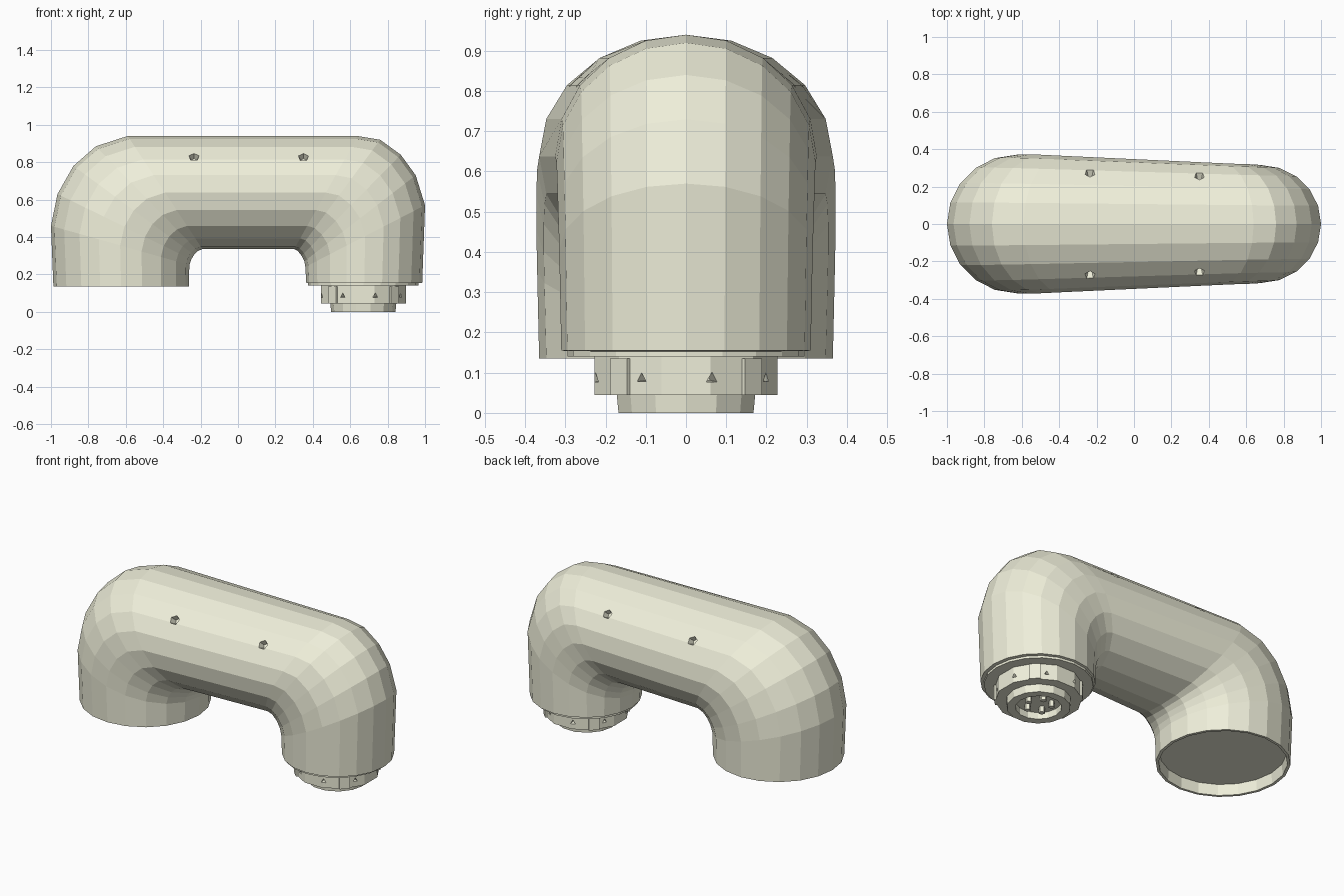
import bpy, bmesh
from math import sin, cos, pi, radians
from mathutils import Vector, Matrix

if "Cube" in bpy.data.objects:
    bpy.data.objects.remove(bpy.data.objects["Cube"])

mat = bpy.data.materials.new("cream")
mat.diffuse_color = (0.86, 0.86, 0.70, 1)
mat.use_nodes = True
mat.node_tree.nodes["Principled BSDF"].inputs["Base Color"].default_value = mat.diffuse_color
CX = 0.67  # axis of the connector leg


def make(name, bm):
    bmesh.ops.recalc_face_normals(bm, faces=bm.faces)
    me = bpy.data.meshes.new(name)
    bm.to_mesh(me)
    bm.free()
    ob = bpy.data.objects.new(name, me)
    bpy.context.collection.objects.link(ob)
    me.materials.append(mat)
    return ob


def skin(name, rings):
    """Bridge successive rings of points and cap both ends."""
    bm = bmesh.new()
    loops = [[bm.verts.new(p) for p in r] for r in rings]
    n = len(loops[0])
    for a, b in zip(loops, loops[1:]):
        for i in range(n):
            j = (i + 1) % n
            bm.faces.new((a[i], a[j], b[j], b[i]))
    bm.faces.new(loops[0])
    bm.faces.new(loops[-1])
    return make(name, bm)


def section(ox, oz, ix, iz, ry, n=20):
    """Elliptical ring between an outer and an inner point of the bend."""
    o, i = Vector((ox, 0, oz)), Vector((ix, 0, iz))
    c, h = (o + i) / 2, (o - i) / 2
    return [c + h * cos(2 * pi * k / n) + Vector((0, ry * sin(2 * pi * k / n), 0))
            for k in range(n)]


def lathe(name, profile, n, phase=0):
    return skin(name, [[(CX + r * cos(2 * pi * k / n + phase),
                         r * sin(2 * pi * k / n + phase), z)
                        for k in range(n)] for r, z in profile])


def drill(target, spots, sides, radius, depth):
    """Cut small pointed dimples at (position, outward direction) spots."""
    bm = bmesh.new()
    for pos, d in spots:
        m = (Matrix.Translation(pos) @
             Vector(d).to_track_quat('Z', 'Y').to_matrix().to_4x4())
        bmesh.ops.create_cone(bm, cap_ends=True, segments=sides, radius1=radius * 0.5,
                              radius2=radius * 1.3, depth=depth, matrix=m)
    cutter = make(target.name + "_cutter", bm)
    cutter.hide_render = True
    cutter.hide_set(True)
    mod = target.modifiers.new("dimples", 'BOOLEAN')
    mod.operation = 'DIFFERENCE'
    mod.solver = 'EXACT'
    mod.object = cutter


# Bent pipe: recessed open end on the left, closed shoulder on the right
pipe = skin("bent_pipe", [section(*s) for s in (
    (-0.965, 0.20, -0.285, 0.20, 0.345),
    (-0.97, 0.135, -0.28, 0.135, 0.35),
    (-0.987, 0.135, -0.263, 0.135, 0.365),
    (-1.0, 0.46, -0.26, 0.25, 0.37),
    (-0.965, 0.63, -0.25, 0.28, 0.372),
    (-0.88, 0.78, -0.235, 0.305, 0.372),
    (-0.76, 0.885, -0.215, 0.325, 0.37),
    (-0.59, 0.94, -0.19, 0.335, 0.365),
    (0.64, 0.94, 0.30, 0.335, 0.325),
    (0.76, 0.92, 0.32, 0.325, 0.322),
    (0.87, 0.84, 0.34, 0.30, 0.32),
    (0.95, 0.73, 0.355, 0.27, 0.318),
    (1.0, 0.57, 0.36, 0.24, 0.315),
    (0.985, 0.155, 0.365, 0.155, 0.31),
    (0.965, 0.153, 0.385, 0.153, 0.29),
)])

# Four dimples along the upper flanks of the pipe
drill(pipe, [((x, s * y, 0.83), (0, s * 0.8, 0.6))
             for x, y in ((-0.235, 0.275), (0.35, 0.26)) for s in (-1, 1)],
      5, 0.033, 0.08)

# Thin shoulder step under the connector leg
lathe("shoulder_ring", [(0.295, 0.17), (0.295, 0.14)], 20)

# Threaded-style collar with small triangular pits
collar = lathe("collar", [(0.235, 0.145), (0.235, 0.045)], 12, radians(15))
drill(collar, [((CX + 0.225 * cos(a), 0.225 * sin(a), 0.085), (cos(a), sin(a), 0))
               for a in (radians(16 + 45 * k) for k in range(8))],
      3, 0.016, 0.06)

# Four narrow lugs standing slightly proud on the collar
for k in range(4):
    a = radians(45 + 90 * k)
    bm = bmesh.new()
    bmesh.ops.create_cube(bm, size=1, matrix=Matrix.Translation(
        (CX + 0.218 * cos(a), 0.218 * sin(a), 0.09)) @
        Matrix.Rotation(a, 4, 'Z') @ Matrix.Diagonal((0.04, 0.06, 0.09, 1)))
    make(f"collar_lug_{k + 1}", bm)

# Hollow neck at the foot
lathe("neck", [(0.178, 0.06), (0.172, 0.0), (0.125, 0.0), (0.125, 0.04)], 14)

# Contact pins inside the neck
for k in range(5):
    a = 2 * pi * k / 5
    bm = bmesh.new()
    bmesh.ops.create_cone(bm, cap_ends=True, segments=5, radius1=0.018, radius2=0.018,
                          depth=0.04, matrix=Matrix.Translation(
                              (CX + 0.07 * cos(a), 0.07 * sin(a), 0.025)))
    make(f"contact_pin_{k + 1}", bm)
